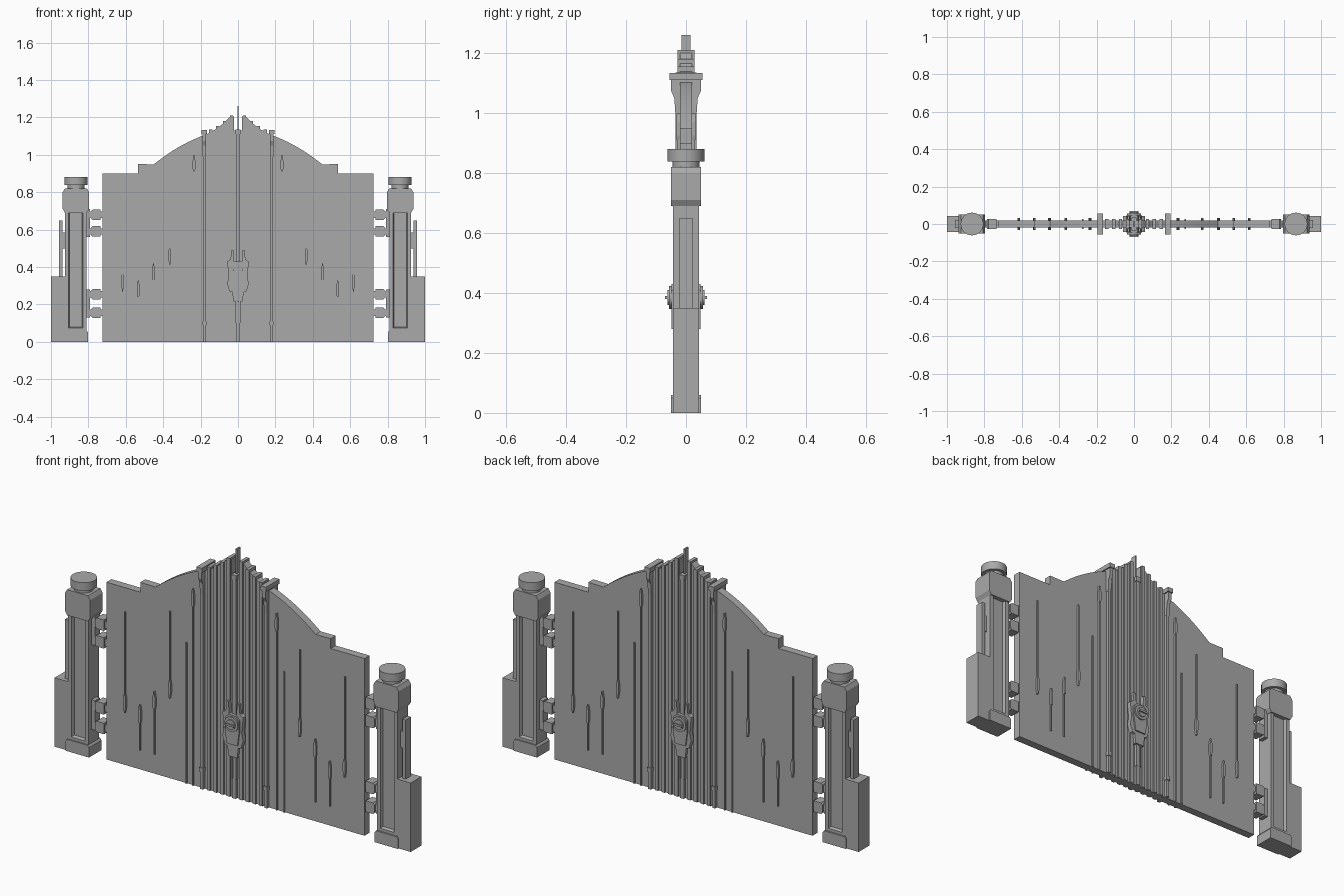
import bpy, bmesh, math
from mathutils import Matrix

if "Cube" in bpy.data.objects:
    bpy.data.objects.remove(bpy.data.objects["Cube"])

grey = bpy.data.materials.new("stone grey")
grey.use_nodes = True
COLOUR = (0.4, 0.4, 0.4, 1)
grey.diffuse_color = COLOUR
grey.node_tree.nodes["Principled BSDF"].inputs["Base Color"].default_value = COLOUR


def finish(name, bm):
    bmesh.ops.recalc_face_normals(bm, faces=bm.faces)
    mesh = bpy.data.meshes.new(name)
    bm.to_mesh(mesh)
    bm.free()
    mesh.materials.append(grey)
    obj = bpy.data.objects.new(name, mesh)
    bpy.context.collection.objects.link(obj)
    return obj


def prism(name, outline, half, centre=0, axis="y"):
    """Extrude an outline of (horizontal, z) points along y or x."""
    bm = bmesh.new()
    def point(a, z, d):
        return (a, centre + d, z) if axis == "y" else (centre + d, a, z)
    front = [bm.verts.new(point(a, z, -half)) for a, z in outline]
    back = [bm.verts.new(point(a, z, half)) for a, z in outline]
    bm.faces.new(front)
    bm.faces.new(back[::-1])
    n = len(outline)
    for i in range(n):
        j = (i + 1) % n
        bm.faces.new((front[i], back[i], back[j], front[j]))
    return finish(name, bm)


def box(name, x0, x1, z0, z1, half):
    return prism(name, [(x0, z0), (x1, z0), (x1, z1), (x0, z1)], half)


def mirrored(half_outline):
    return half_outline + [(-a, z) for a, z in reversed(half_outline)]


def cylinder(name, x, z, radius, half, upright, sides=24):
    bm = bmesh.new()
    turn = Matrix() if upright else Matrix.Rotation(math.pi / 2, 4, "X")
    bmesh.ops.create_cone(bm, cap_ends=True, segments=sides, radius1=radius,
                          radius2=radius, depth=2 * half,
                          matrix=Matrix.Translation((x, 0, z)) @ turn)
    obj = finish(name, bm)
    bpy.ops.object.select_all(action="DESELECT")
    obj.select_set(True)
    bpy.context.view_layer.objects.active = obj
    bpy.ops.object.shade_smooth_by_angle()
    return obj


# Gate leaves with shoulders, sweeping arc and a central slot
arc = []
for i in range(13):
    d = 0.28 * (1 - i / 12)
    arc.append((0.17 + d, 1.108 - 0.33 * d - 0.85 * d * d))
leaf = [(0.725, 0), (0.725, 0.9), (0.535, 0.9), (0.535, 0.95)] + arc
leaf += [(0.13, 1.13), (0.10, 1.15), (0.07, 1.175), (0.045, 1.2),
         (0.03, 1.21), (0.022, 1.205), (0.022, 1.13)]
prism("gate_panel", mirrored(leaf), 0.02)

# Centre stile and finial
box("centre_stile", -0.01, 0.01, 0, 1.13, 0.032)
box("centre_collar", -0.014, 0.014, 1.11, 1.135, 0.035)
box("finial", -0.004, 0.004, 1.1, 1.26, 0.015)

# Lock plate, dial and pins
plate = [(0.025, 0.215), (0.03, 0.265), (0.045, 0.27), (0.058, 0.31),
         (0.05, 0.35), (0.058, 0.43), (0.04, 0.44), (0.035, 0.49),
         (0.025, 0.49), (0.02, 0.43)]
prism("lock_plate", mirrored(plate), 0.042)
prism("lock_boss", mirrored([(0.03, 0.28), (0.04, 0.35), (0.04, 0.41), (0.02, 0.43)]), 0.049)
cylinder("lock_ring", 0, 0.385, 0.038, 0.056, False)
cylinder("lock_dial", 0, 0.385, 0.025, 0.062, False)
box("lock_handle", -0.025, 0.025, 0.38, 0.39, 0.07)

for s, side in ((1, "left"), (-1, "right")):
    def sbox(part, x0, x1, z0, z1, half):
        return box(f"{side}_{part}", s * x0, s * x1, z0, z1, half)

    def sprism(part, outline, half):
        return prism(f"{side}_{part}", [(s * a, z) for a, z in outline], half)

    sbox("lock_pin", 0.006, 0.014, 0.1, 0.22, 0.036)

    # Raised planks stepping down from the centre
    for i, top in enumerate((1.21, 1.18, 1.155, 1.135)):
        x = 0.026 + 0.037 * i
        sbox("raised_plank", x, x + 0.018, 0, top, 0.028)

    # Bar with bracket, cap and clips
    sbox("bar", 0.172, 0.188, 0, 1.11, 0.035)
    bracket = [(0.035, 0.99), (0.039, 1.05), (0.05, 1.075), (0.05, 1.11)]
    prism(f"{side}_bar_bracket", mirrored(bracket), 0.009, s * 0.18, "x")
    sbox("bar_cap", 0.165, 0.195, 1.11, 1.133, 0.055)
    sbox("bar_clip", 0.169, 0.191, 0.09, 0.11, 0.039)

    # Slim rods, some ending in a spear head: x, bottom, top, head at the top
    sbox("short_rod", 0.271, 0.279, 0, 0.715, 0.027)
    for x, low, high, up in ((0.235, 0, 1.0, True), (0.365, 0.41, 0.85, False),
                             (0.452, 0.1, 0.42, True), (0.533, 0.1, 0.33, True),
                             (0.617, 0.27, 0.78, False)):
        sbox("rod", x - 0.003, x + 0.003, low, high, 0.028)
        tip, d = (high, -1) if up else (low, 1)
        head = [(0.002, tip), (0.007, tip + d * 0.03),
                (0.007, tip + d * 0.075), (0.004, tip + d * 0.09)]
        sprism("spear_head", [(x + a, z) for a, z in mirrored(head)], 0.031)

    # Hinges
    for z in (0.68, 0.59, 0.255, 0.155):
        sbox("hinge_arm", 0.715, 0.815, z - 0.017, z + 0.017, 0.018)
        sprism("hinge_knuckle", [(0.735, z - 0.028), (0.777, z - 0.028), (0.785, z - 0.02),
                                 (0.785, z + 0.02), (0.777, z + 0.028), (0.735, z + 0.028)], 0.026)
    for z in (0.635, 0.205):
        sbox("hinge_mount", 0.79, 0.815, z - 0.075, z + 0.075, 0.02)

    # Post shaft with recessed panels on both faces
    shaft = sbox("post_shaft", 0.81, 0.925, 0.055, 0.75, 0.043)
    bm = bmesh.new()
    bm.from_mesh(shaft.data)
    faces = [f for f in bm.faces if abs(f.normal.y) > 0.9]
    bmesh.ops.inset_individual(bm, faces=faces, thickness=0.0275)
    bmesh.ops.inset_individual(bm, faces=faces, thickness=0.008, depth=-0.015)
    bm.to_mesh(shaft.data)
    bm.free()

    # Post base, head and cap
    sprism("post_base", [(0.802, 0), (0.933, 0), (0.933, 0.05), (0.925, 0.06),
                         (0.81, 0.06), (0.802, 0.05)], 0.05)
    sprism("post_head", [(0.808, 0.69), (0.925, 0.69), (0.937, 0.71), (0.937, 0.8),
                         (0.925, 0.82), (0.808, 0.82), (0.796, 0.8), (0.796, 0.71)], 0.05)
    cylinder(f"{side}_post_neck", s * 0.866, 0.83, 0.045, 0.015, True)
    cylinder(f"{side}_post_cap", s * 0.866, 0.859, 0.061, 0.021, True)

    # Outer buttress and fin
    sbox("buttress", 0.92, 1.0, 0, 0.35, 0.043)
    sbox("fin", 0.938, 0.957, 0.35, 0.65, 0.021)
    sbox("fin_mount", 0.92, 0.945, 0.5, 0.585, 0.016)
